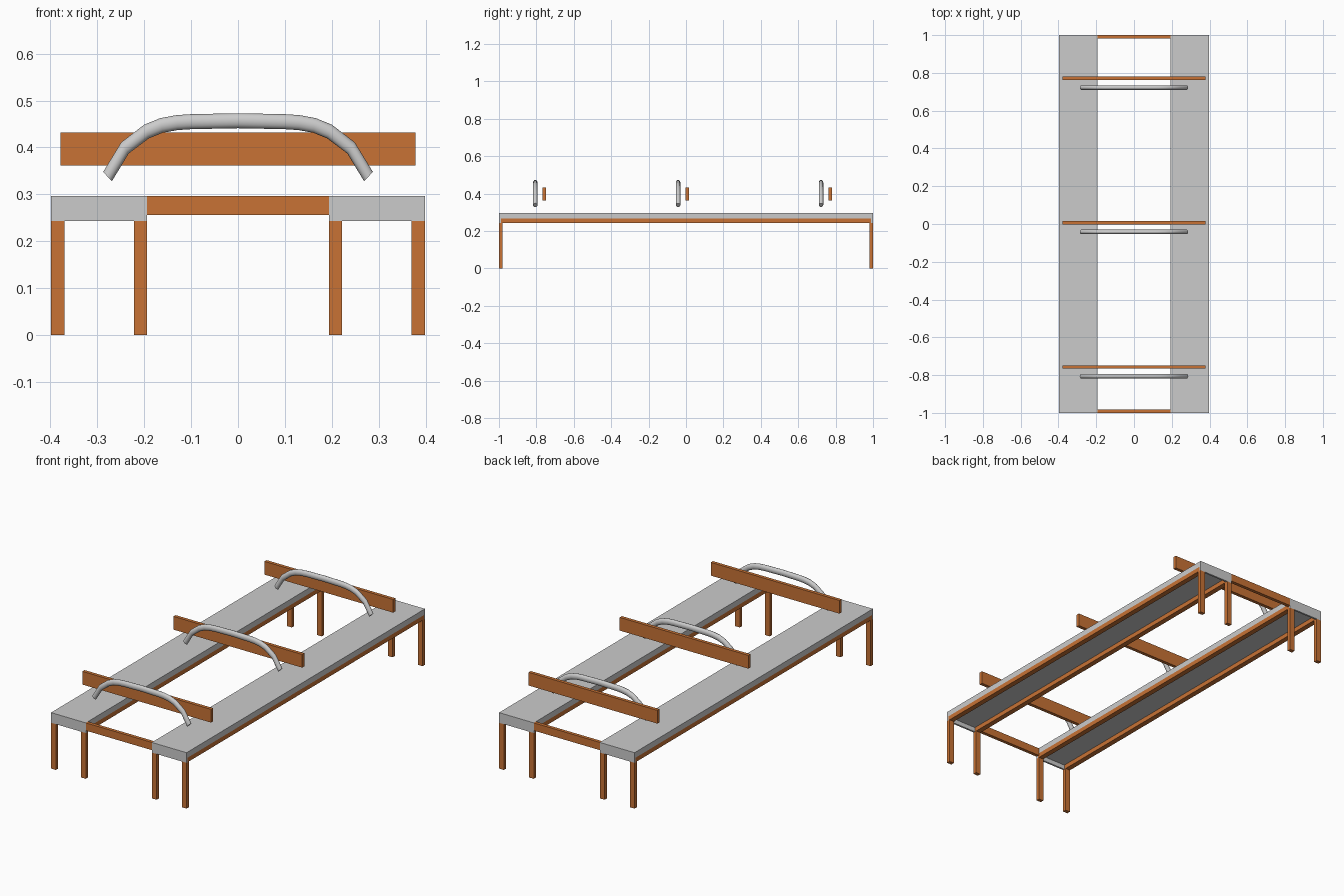
import bpy, bmesh
from mathutils import Vector

if "Cube" in bpy.data.objects:
    bpy.data.objects.remove(bpy.data.objects["Cube"])

wood = bpy.data.materials.new("orange_wood")
wood.diffuse_color = (0.58, 0.17, 0.035, 1)
wood.use_nodes = True
wood.node_tree.nodes["Principled BSDF"].inputs["Base Color"].default_value = wood.diffuse_color


def box(name, lo, hi, mat=None):
    """Axis-aligned box between two corners."""
    lo, hi = Vector(lo), Vector(hi)
    bm = bmesh.new()
    bmesh.ops.create_cube(bm, size=1)
    for v in bm.verts:
        v.co = Vector(v.co[i] * (hi[i] - lo[i]) for i in range(3)) + (lo + hi) / 2
    me = bpy.data.meshes.new(name)
    bm.to_mesh(me)
    bm.free()
    if mat:
        me.materials.append(mat)
    ob = bpy.data.objects.new(name, me)
    bpy.context.collection.objects.link(ob)
    return ob


def xbox(name, s, x0, x1, y, z, mat=None):
    """Box between |x| = x0 and x1 on side s."""
    a, b = sorted((s * x0, s * x1))
    return box(name, (a, y[0], z[0]), (b, y[1], z[1]), mat)


IN, OUT, TOP, LOW, MID = 0.194, 0.398, 0.297, 0.243, 0.267
W = 0.028

for s, side in ((-1, "left"), (1, "right")):
    # hollow grey deck: open-bottomed tray cut from a box
    deck = xbox(side + "_deck", s, IN, OUT, (-1, 1), (LOW, TOP))
    bm = bmesh.new()
    bm.from_mesh(deck.data)
    bottom = [f for f in bm.faces if f.normal.z < -0.9]
    bmesh.ops.inset_region(bm, faces=bottom, thickness=0.01)
    bmesh.ops.translate(bm, verts=bottom[0].verts, vec=(0, 0, 0.042))
    # raise the long lower edges so the rails show beneath them
    bmesh.ops.bisect_plane(bm, geom=bm.verts[:] + bm.edges[:] + bm.faces[:],
                           plane_co=(0, 0, MID), plane_no=(0, 0, 1), clear_inner=True)
    bmesh.ops.holes_fill(bm, edges=[e for e in bm.edges if e.is_boundary])
    bm.to_mesh(deck.data)
    bm.free()

    # end plates, long rails and legs
    for t, end in ((-1, "front"), (1, "back")):
        ys = sorted((t * 1.0, t * 0.99))
        xbox(f"{side}_{end}_end_plate", s, IN, OUT, ys, (LOW, TOP - 0.001))
        yl = sorted((t * 1.0, t * 0.98))
        xbox(f"{side}_{end}_inner_leg", s, IN, IN + W, yl, (0, LOW), wood)
        xbox(f"{side}_{end}_outer_leg", s, OUT - W, OUT, yl, (0, LOW), wood)
    yr = (-0.99, 0.99)
    xbox(side + "_inner_rail", s, IN, IN + W, yr, (LOW, MID), wood)
    xbox(side + "_outer_rail", s, OUT - W, OUT, yr, (LOW, MID), wood)

# cross bars joining the decks
for t, end in ((-1, "front"), (1, "back")):
    y = sorted((t * 1.0, t * 0.982))
    box(end + "_cross_bar", (-IN, y[0], 0.256), (IN, y[1], TOP), wood)

# boards with bent tube handles
half = [(0.278, 0.338), (0.241, 0.399), (0.195, 0.434), (0.163, 0.447),
        (0.13, 0.453), (0.1, 0.455)]
path = [(-x, z) for x, z in half] + [(0, 0.457)] + half[::-1]
SZ = 1.33
for i, y in enumerate((-0.757, 0.007, 0.771), 1):
    box(f"upper_board_{i}", (-0.378, y - 0.009, 0.362), (0.378, y + 0.009, 0.432), wood)
    cu = bpy.data.curves.new(f"tube_handle_{i}", "CURVE")
    cu.dimensions = "3D"
    cu.bevel_depth = 0.012
    cu.bevel_resolution = 4
    cu.use_fill_caps = True
    sp = cu.splines.new("POLY")
    sp.points.add(len(path) - 1)
    for p, (x, z) in zip(sp.points, path):
        p.co = (x, 0, z / SZ, 1)
    ob = bpy.data.objects.new(f"tube_handle_{i}", cu)
    ob.location.y = y - 0.049
    ob.scale.z = SZ
    bpy.context.collection.objects.link(ob)
    bpy.ops.object.select_all(action="DESELECT")
    ob.select_set(True)
    bpy.context.view_layer.objects.active = ob
    bpy.ops.object.convert(target="MESH")
    bpy.ops.object.shade_smooth_by_angle(angle=0.8)
